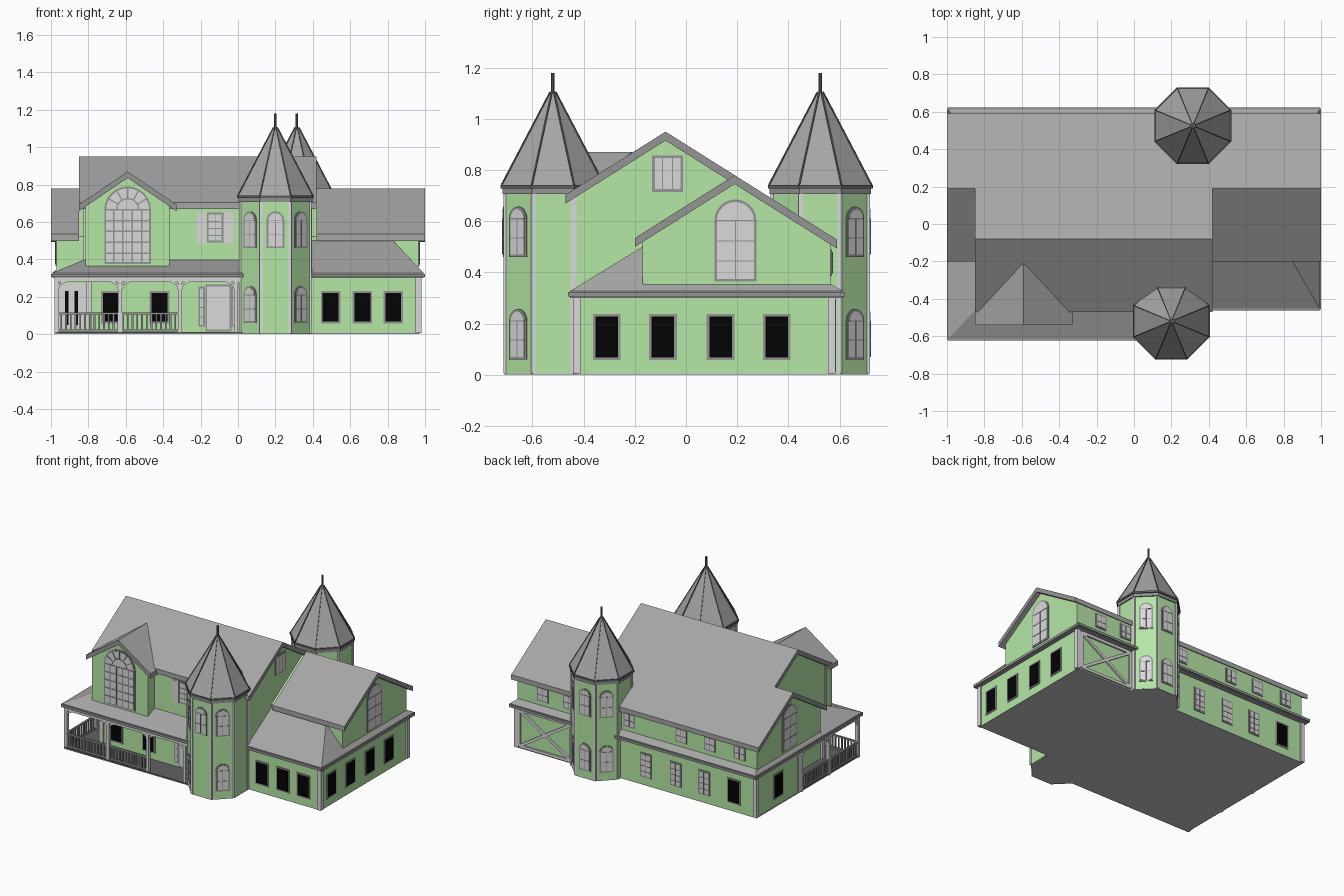
import bpy, bmesh, math
from mathutils import Vector, Matrix

if "Cube" in bpy.data.objects:
    bpy.data.objects.remove(bpy.data.objects["Cube"])


def material(name, rgb):
    m = bpy.data.materials.new(name)
    m.use_nodes = True
    m.diffuse_color = (*rgb, 1)
    m.node_tree.nodes["Principled BSDF"].inputs["Base Color"].default_value = (*rgb, 1)
    return m


GREEN = material("green_siding", (0.46, 0.8, 0.38))
ROOF = material("grey_roof", (0.38, 0.38, 0.38))
TRIM = material("pale_trim", (0.7, 0.7, 0.7))
STONE = material("grey_foundation", (0.55, 0.55, 0.55))
FRAME = material("mid_grey_frame", (0.3, 0.3, 0.3))
DARK = material("dark_grey", (0.12, 0.12, 0.12))
BLACK = material("black_glass", (0.001, 0.001, 0.001))


def finish(name, bm, *mats):
    bmesh.ops.recalc_face_normals(bm, faces=bm.faces)
    me = bpy.data.meshes.new(name)
    bm.to_mesh(me)
    bm.free()
    for m in mats:
        me.materials.append(m)
    ob = bpy.data.objects.new(name, me)
    bpy.context.collection.objects.link(ob)
    return ob


def add_prism(bm, pts, a, b, axis, side=0, cap=0):
    """Extrude a 2D outline from a to b along an axis."""
    place = {"x": lambda p, t: (t, p[0], p[1]),
             "y": lambda p, t: (p[0], t, p[1]),
             "z": lambda p, t: (p[0], p[1], t)}[axis]
    lo = [bm.verts.new(place(p, a)) for p in pts]
    hi = [bm.verts.new(place(p, b)) for p in pts]
    for ring in (lo, hi):
        bm.faces.new(ring).material_index = cap
    for i in range(len(pts)):
        j = (i + 1) % len(pts)
        bm.faces.new((lo[i], lo[j], hi[j], hi[i])).material_index = side


def prism(name, pts, a, b, axis, mat, cap=None):
    bm = bmesh.new()
    add_prism(bm, pts, a, b, axis, 0, 1 if cap else 0)
    return finish(name, bm, mat, *([cap] if cap else []))


def hull(name, pts, mat):
    bm = bmesh.new()
    for p in pts:
        bm.verts.new(p)
    bmesh.ops.convex_hull(bm, input=bm.verts)
    bmesh.ops.dissolve_limit(bm, angle_limit=0.01, verts=bm.verts, edges=bm.edges)
    return finish(name, bm, mat)


def beams(name, lines, w, h, mat):
    """Square bars joining pairs of points, in one object."""
    bm = bmesh.new()
    for p, q in lines:
        p, q = Vector(p), Vector(q)
        d = q - p
        m = Matrix.Translation((p + q) / 2) @ d.to_track_quat("Z", "Y").to_matrix().to_4x4()
        vertical = abs(d.z) > 0.99 * d.length
        s = (w, w, d.length) if vertical else (w, h, d.length)
        bmesh.ops.create_cube(bm, size=1, matrix=m @ Matrix.Diagonal((*s, 1)))
    return finish(name, bm, mat)


def outline(w, z0, z1, arched):
    if not arched:
        return [(-w/2, z0), (w/2, z0), (w/2, z1), (-w/2, z1)]
    arc = [math.pi * i / 12 for i in range(13)]
    return [(-w/2, z0), (w/2, z0)] + [(w/2 * math.cos(a), z1 - w/2 + w/2 * math.sin(a)) for a in arc]


def window(name, x, y, turn, w, z0, z1, pane=TRIM, edge=FRAME, arched=False, nx=2, nz=2, bar_w=0.004):
    """Thin layered window on a wall; turn 0 faces the front."""
    bm = bmesh.new()
    f = 0.01
    top = z1 - w/2 if arched else z1 - f
    add_prism(bm, outline(w, z0, z1, arched), 0.002, -0.005, "y", 1, 1)
    add_prism(bm, outline(w - 2*f, z0 + f, z1 - f, arched), 0, -0.007, "y")

    def bar(u0, u1, v0, v1):
        add_prism(bm, [(u0, v0), (u1, v0), (u1, v1), (u0, v1)], -0.004, -0.009, "y", 1, 1)
    for i in range(1, nx):
        u = -w/2 + w * i / nx
        bar(u - bar_w/2, u + bar_w/2, z0 + f, top)
    for i in range(1, nz + (1 if arched else 0)):
        v = z0 + (top - z0) * i / nz
        bar(-w/2 + f, w/2 - f, v - bar_w/2, v + bar_w/2)
    ob = finish(name, bm, pane, edge)
    ob.location, ob.rotation_euler.z = (x, y, 0), math.radians(turn)
    return ob


# Foundation and ground floor
prism("foundation", [(-0.975, -0.61), (0.2, -0.61), (0.2, -0.43), (0.97, -0.43), (0.97, 0.575), (-0.975, 0.575)],
      0, 0.005, "z", STONE)
prism("porch_floor", [(-0.975, -0.61), (0.1, -0.61), (0.1, -0.42), (-0.79, -0.42), (-0.79, 0.09), (-0.975, 0.09)],
      0.004, 0.011, "z", DARK)
prism("ground_floor_walls", [(-0.8, -0.43), (0.97, -0.43), (0.97, 0.575), (-0.97, 0.575), (-0.97, 0.08), (-0.8, 0.08)],
      0.004, 0.305, "z", GREEN)
beams("corner_boards", [((x, y, 0.005), (x, y, 0.3)) for x, y in
      [(0.965, -0.427), (0.965, 0.57), (-0.965, 0.57), (-0.965, 0.085), (-0.798, -0.427)]], 0.03, 0.03, TRIM)

# Upper walls and roofs
PITCH, THICK = 0.63, 0.035


def gable(name, ridge, top, lo, hi, wall_lo, wall_hi, a, b, wall_a, wall_b, base, axis, pitch=PITCH):
    z = lambda u, drop: top - pitch * abs(u - ridge) - drop
    line = (lo, ridge, hi)
    wall = (wall_lo, ridge, wall_hi)
    prism(name + "_walls", [(wall_lo, base)] + [(u, z(u, THICK - 0.005)) for u in wall] + [(wall_hi, base)],
          wall_a, wall_b, axis, GREEN)
    return prism(name + "_roof", [(u, z(u, 0)) for u in line] + [(u, z(u, THICK)) for u in line[::-1]],
                 a, b, axis, ROOF, FRAME)


WING_TOP = 0.95 - PITCH * 0.27
gable("main_house", -0.08, 0.95, -0.47, 0.59, -0.44, 0.565, -0.85, 0.42, -0.82, 0.39, 0.3, "x")
gable("right_wing", 0.19, WING_TOP, -0.2, 0.59, -0.17, 0.565, 0.42, 1, 0.38, 0.965, 0.3, "x")
gable("left_wing", 0.19, WING_TOP, -0.2, 0.59, -0.17, 0.565, -1, -0.85, -0.97, -0.81, 0.3, "x")
dormer = gable("front_dormer", -0.59, 0.87, -0.85, -0.33, -0.815, -0.365, -0.54, -0.21, -0.52, -0.25, 0.33, "y", 0.68)
for v in dormer.data.vertices:  # the eaves stop where they meet the main slope
    if v.co.y > -0.3 and abs(v.co.x + 0.59) > 0.1:
        v.co.y = -0.455
beams("main_corner_boards", [((x, -0.437, 0.33), (x, -0.437, 0.695)) for x in (-0.815, 0.385)], 0.02, 0.02, TRIM)


# Lower skirt roofs
def skirt(name, low, high, z):
    hull(name, [(x, y, h) for x, y in low for h in (0.3, 0.327)] + [(x, y, h) for x, y in high for h in (0.3, z)], ROOF)


E, F, B = 0.993, -0.613, 0.613
skirt("porch_front_roof", [(-E, F), (0.03, F)], [(-0.82, -0.43), (0.03, -0.43)], 0.4)
skirt("porch_side_roof", [(-E, F), (-E, -0.16)], [(-0.82, -0.43), (-0.82, -0.16)], 0.4)
skirt("right_front_roof", [(0.3, -0.453), (E, -0.453)], [(0.3, -0.17), (0.83, -0.17)], 0.5)
skirt("right_hip_roof", [(E, -0.453), (E, -0.165)], [(0.83, -0.17), (0.83, -0.165)], 0.5)
skirt("right_skirt", [(E, -0.17), (E, B)], [(0.96, -0.17), (0.96, 0.56)], 0.357)
skirt("left_skirt", [(-E, -0.17), (-E, B)], [(-0.96, -0.17), (-0.96, 0.56)], 0.357)
skirt("back_skirt", [(-E, B), (E, B)], [(-0.96, 0.56), (0.96, 0.56)], 0.357)
eave = [(0.03, -0.617), (-0.995, -0.617), (-0.995, 0.617), (0.995, 0.617), (0.995, -0.457), (0.39, -0.457)]
beams("eave_gutters", [((*p, 0.314), (*q, 0.314)) for p, q in zip(eave, eave[1:])], 0.01, 0.018, FRAME)

# Porch posts, brackets and railings
front_posts = [(x, -0.595) for x in (-0.97, -0.63, -0.31, -0.01)]
side_posts = [(-0.97, -0.26), (-0.97, 0.06)]
beams("porch_posts", [((x, y, 0), (x, y, 0.3)) for x, y in front_posts + side_posts], 0.022, 0.022, TRIM)
beams("porch_beam", [((-0.97, -0.595, 0.29), (0.02, -0.595, 0.29)), ((-0.97, -0.595, 0.29), (-0.97, 0.08, 0.29))],
      0.02, 0.02, TRIM)
brackets = []
for group, d in ((front_posts, (1, 0)), (side_posts + front_posts[:1], (0, 1))):
    for x, y in group:
        for s in (-1, 1):
            ex, ey = x + s * 0.05 * d[0], y + s * 0.05 * d[1]
            if -0.98 < ex < 0.03 and -0.61 < ey < 0.08:
                mid = (x + s * 0.015 * d[0], y + s * 0.015 * d[1], 0.265)
                brackets += [((x, y, 0.225), mid), (mid, (ex, ey, 0.285))]
beams("porch_brackets", brackets, 0.012, 0.012, TRIM)
runs = [((-0.97, -0.595), (-0.31, -0.595)), ((-0.97, -0.595), (-0.97, 0.06))]
rails, balusters = [], []
for p, q in runs:
    p, q = Vector(p), Vector(q)
    rails += [((*p, z), (*q, z)) for z in (0.02, 0.11)]
    for i in range(1, 26):
        c = p.lerp(q, i / 26)
        balusters.append(((*c, 0.02), (*c, 0.11)))
beams("porch_rails", rails, 0.012, 0.012, FRAME)
beams("porch_balusters", balusters, 0.009, 0.009, FRAME)


# Octagonal towers
def octagon(x, y, apothem):
    r = apothem / math.cos(math.pi / 8)
    return [(x + r * math.cos(math.pi * (i + 0.5) / 4), y + r * math.sin(math.pi * (i + 0.5) / 4)) for i in range(8)]


def tower(name, x, y, turn):
    prism(name + "_base", octagon(x, y, 0.189), 0, 0.005, "z", STONE)
    prism(name + "_walls", octagon(x, y, 0.19), 0.004, 0.72, "z", GREEN)
    beams(name + "_corner_boards", [((*p, 0.004), (*p, 0.71)) for p in octagon(x, y, 0.185)], 0.018, 0.018, TRIM)
    prism(name + "_cornice", octagon(x, y, 0.198), 0.706, 0.728, "z", FRAME)
    prism(name + "_eave", octagon(x, y, 0.205), 0.728, 0.742, "z", DARK)
    base, tip = octagon(x, y, 0.2), octagon(x, y, 0.01)
    hull(name + "_spire_roof", [(*p, 0.74) for p in base] + [(*p, 1.105) for p in tip], ROOF)
    beams(name + "_roof_ribs", [((*p, 0.742), (*q, 1.105)) for p, q in zip(base, tip)], 0.006, 0.006, DARK)
    prism(name + "_finial", octagon(x, y, 0.007), 1.1, 1.18, "z", DARK)
    for step in (-45, 0, 45):
        a = math.radians(turn + step)
        wx, wy = x + 0.19 * math.sin(a), y - 0.19 * math.cos(a)
        for z in (0.06, 0.46):
            if not (turn == 0 and step == 0 and z < 0.1):
                window(name + "_window", wx, wy, turn + step, 0.095, z, z + 0.197, arched=True)


tower("front_tower", 0.2, -0.52, 0)
tower("back_tower", 0.315, 0.525, 180)

# Ground floor windows and doors
for x in (0.495, 0.665, 0.83):
    window("front_window", x, -0.43, 0, 0.105, 0.058, 0.23, BLACK, FRAME, nx=1, nz=1)
for x in (-0.68, -0.42):
    window("porch_window", x, -0.43, 0, 0.105, 0.058, 0.23, BLACK, FRAME, nx=1, nz=1)
for y in (-0.31, -0.09, 0.135, 0.355):
    window("right_window", 0.97, y, 90, 0.108, 0.058, 0.238, BLACK, FRAME, nx=1, nz=1)
window("left_window", -0.97, 0.32, -90, 0.108, 0.058, 0.238, BLACK, FRAME, nx=1, nz=1)
window("back_dark_window", -0.79, 0.575, 180, 0.108, 0.058, 0.238, BLACK, FRAME, nx=1, nz=1)
for x in (-0.55, -0.32, -0.08):
    window("back_window", x, 0.575, 180, 0.09, 0.06, 0.235, nz=4)
window("front_door", -0.105, -0.43, 0, 0.14, 0.015, 0.265, nx=1, nz=1)
for x in (-0.195, -0.018):
    window("door_sidelight", x, -0.43, 0, 0.035, 0.04, 0.255, nx=1, nz=4)
window("side_porch_door", -0.885, 0.08, 0, 0.14, 0.015, 0.27, TRIM, TRIM, nx=1, nz=1)
for x in (-0.915, -0.865):
    window("side_door_glass", x, 0.073, 0, 0.04, 0.04, 0.24, BLACK, TRIM, nx=1, nz=1)

# Upper windows
window("dormer_window", -0.59, -0.52, 0, 0.25, 0.375, 0.79, arched=True, nx=5, nz=5, bar_w=0.008)
fan = [math.pi * i / 6 for i in range(1, 6)]
fan_point = lambda r, a: (-0.59 + r * math.cos(a), -0.526, 0.665 + r * math.sin(a))
beams("dormer_window_fan", [(fan_point(0.06, a), fan_point(0.117, a)) for a in fan]
      + [(fan_point(0.06, math.pi * i / 8), fan_point(0.06, math.pi * (i + 1) / 8)) for i in range(8)], 0.007, 0.007, FRAME)
window("shuttered_window", -0.122, -0.44, 0, 0.09, 0.49, 0.65, nx=2, nz=4)
for x in (-0.195, -0.05):
    window("shutter", x, -0.44, 0, 0.05, 0.485, 0.65, TRIM, TRIM, nx=1, nz=1)
window("attic_window", 0.39, -0.072, 90, 0.12, 0.715, 0.857, nx=3, nz=1)
window("right_wing_window", 0.965, 0.193, 90, 0.165, 0.365, 0.685, arched=True, nx=2, nz=3)
window("left_wing_window", -0.97, 0.193, -90, 0.165, 0.365, 0.685, arched=True, nx=2, nz=3)
for x in (-0.83, -0.59, -0.36, 0.06, 0.55, 0.76):
    window("back_upper_window", x, 0.565, 180, 0.09, 0.385, 0.49, nx=2, nz=2)

# Braced barn door at the back
a, b, lo, hi, y = 0.52, 0.94, 0.02, 0.285, 0.577
beams("barn_door_frame", [((a, y, lo), (b, y, lo)), ((a, y, hi), (b, y, hi)), ((a, y, lo), (a, y, hi)),
      ((b, y, lo), (b, y, hi)), ((a, y, lo), (b, y, hi)), ((a, y, hi), (b, y, lo))], 0.02, 0.02, TRIM)
